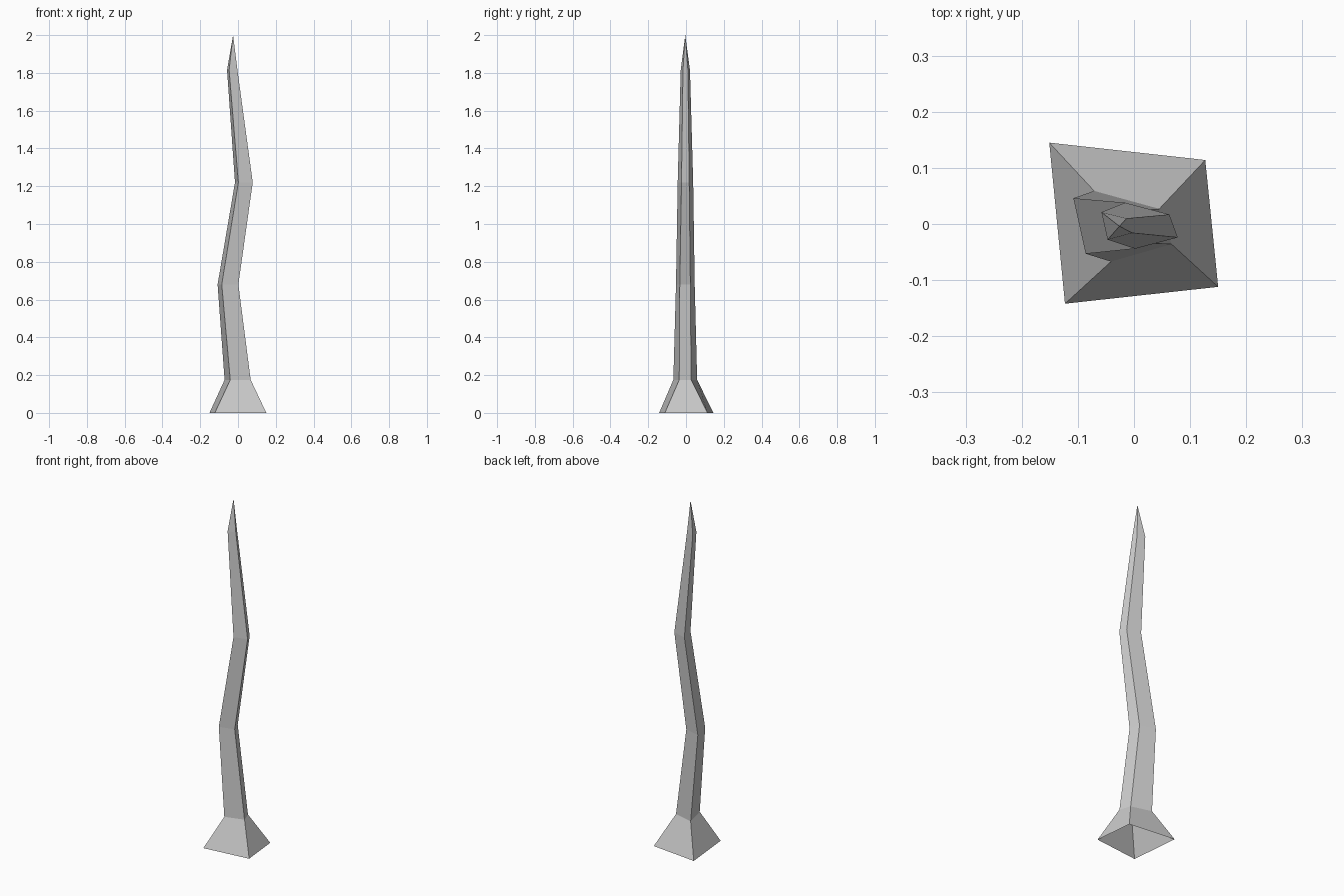
import bpy, bmesh

# Cross-sections of the crooked stem: height, then four (x, y) corners
rings = [
    (0.00, [(-0.151, 0.145), (0.127, 0.114), (0.150, -0.112), (-0.123, -0.142)]),
    (0.175, [(-0.071, 0.059), (0.045, 0.027), (0.067, -0.036), (-0.041, -0.067)]),
    (0.68, [(-0.108, 0.046), (-0.018, 0.023), (0.002, -0.033), (-0.086, -0.053)]),
    (1.22, [(-0.016, 0.038), (0.063, 0.017), (0.078, -0.024), (0.002, -0.044)]),
    (1.815, [(-0.058, 0.021), (-0.013, 0.010), (-0.003, -0.016), (-0.047, -0.028)]),
]
tip = (-0.026, -0.004, 2.0)

bm = bmesh.new()
loops = [[bm.verts.new((x, y, z)) for x, y in pts] for z, pts in rings]

# Side walls (the underside of the flared foot is open)
for a, b in zip(loops, loops[1:]):
    for i in range(4):
        j = (i + 1) % 4
        bm.faces.new((a[j], a[i], b[i], b[j]))

# Pointed end
top = bm.verts.new(tip)
for i in range(4):
    bm.faces.new((loops[-1][(i + 1) % 4], loops[-1][i], top))

mesh = bpy.data.meshes.new("crooked_spike")
bm.to_mesh(mesh)
bm.free()
bpy.context.collection.objects.link(bpy.data.objects.new("crooked_spike", mesh))
